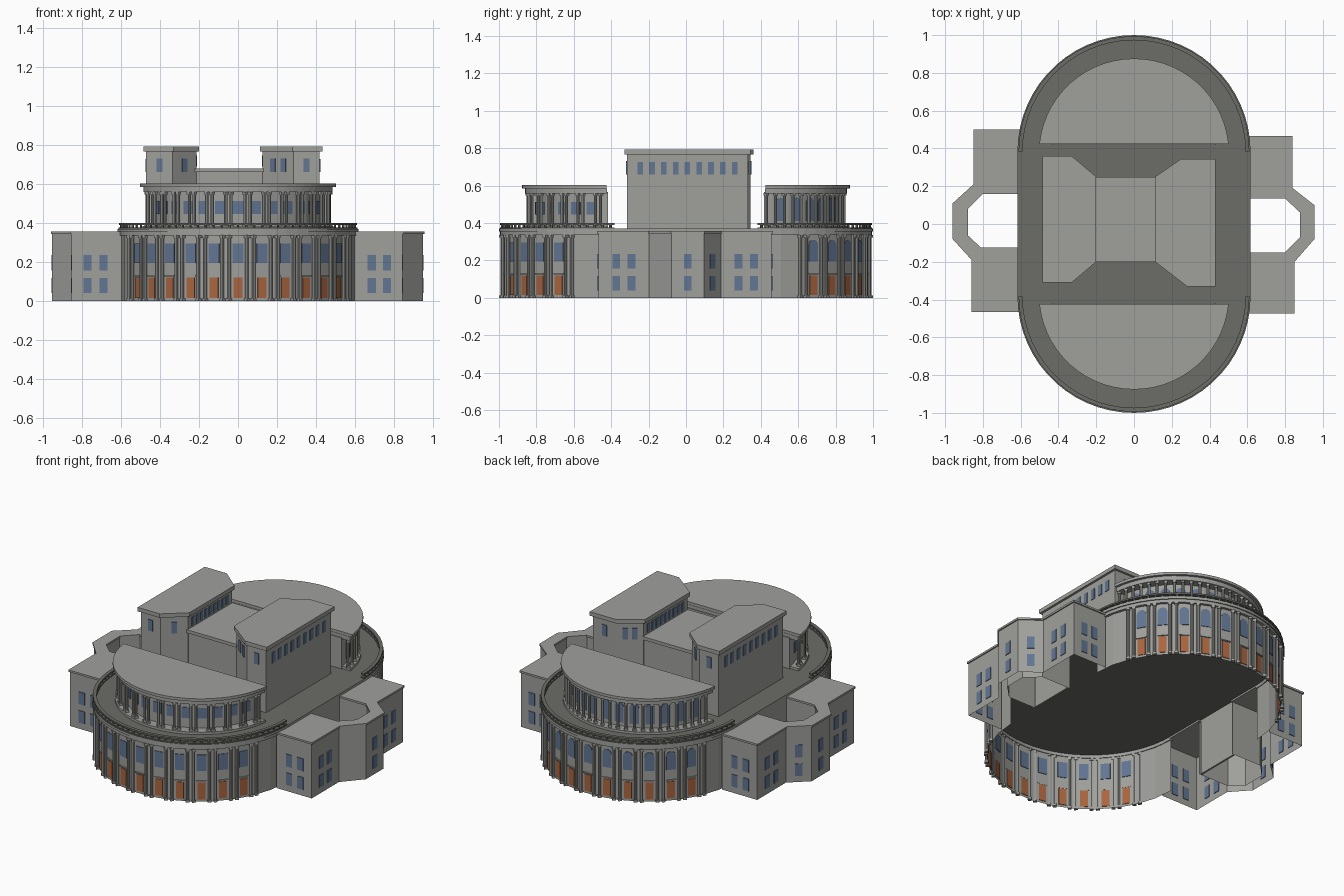
import bpy, bmesh, math
from mathutils import Vector

cube = bpy.data.objects.get("Cube")
if cube:
    bpy.data.objects.remove(cube, do_unlink=True)


def material(name, rgb):
    m = bpy.data.materials.new(name)
    m.use_nodes = True
    m.diffuse_color = (*rgb, 1)
    m.node_tree.nodes["Principled BSDF"].inputs["Base Color"].default_value = (*rgb, 1)
    return m


STONE = material("grey stone", (0.35, 0.35, 0.335))
ROOF = material("dark roof", (0.15, 0.15, 0.135))
GLASS = material("blue glass", (0.12, 0.18, 0.29))
WOOD = material("orange wood", (0.40, 0.13, 0.05))


def finish(name, bm, *mats):
    mesh = bpy.data.meshes.new(name)
    bm.to_mesh(mesh)
    bm.free()
    for m in mats:
        mesh.materials.append(m)
    ob = bpy.data.objects.new(name, mesh)
    bpy.context.collection.objects.link(ob)
    return ob


def ccw(pts):
    area = sum(a[0] * b[1] - b[0] * a[1] for a, b in zip(pts, pts[1:] + pts[:1]))
    return pts if area > 0 else pts[::-1]


def prism(name, pts, z0, z1, mat, caps=True, keep=None, flat_mat=None):
    """Upright prism; keep(a, b) decides which side walls exist."""
    bm = bmesh.new()
    pts = ccw(pts)
    low = [bm.verts.new((x, y, z0)) for x, y in pts]
    top = [bm.verts.new((x, y, z1)) for x, y in pts]
    for i in range(len(pts)):
        j = (i + 1) % len(pts)
        if keep is None or keep(pts[i], pts[j]):
            bm.faces.new((low[i], low[j], top[j], top[i]))
    if caps:
        for f in (bm.faces.new(top), bm.faces.new(low[::-1])):
            f.material_index = 1 if flat_mat else 0
    return finish(name, bm, mat, *([flat_mat] if flat_mat else []))


def offset(pts, d):
    """Mitred outward offset of a counter-clockwise outline."""
    out = []
    for i, p in enumerate(pts):
        a, p, b = Vector(pts[i - 1]), Vector(p), Vector(pts[(i + 1) % len(pts)])
        e, f = (p - a).normalized(), (b - p).normalized()
        n, m = Vector((e.y, -e.x)), Vector((f.y, -f.x))
        out.append(tuple(p + (n + m) * d / (1 + n.dot(m))))
    return out


def polar(side, centre, r, deg):
    a = math.radians(deg)
    return (r * math.cos(a), side * (centre + r * math.sin(a)))


def arc(side, centre, r, degs):
    return [polar(side, centre, r, d) for d in degs]


def band(name, side, centre, r0, r1, degs, z0, z1, mat):
    pts = arc(side, centre, r1, degs) + arc(side, centre, r0, degs)[::-1]
    return prism(name, pts, z0, z1, mat)


def plates(name, specs, mat):
    """Thin panels; spec = (x, y, tangent, z0, z1, width, arched)."""
    bm = bmesh.new()
    for x, y, t, z0, z1, w, arched in specs:
        t = Vector(t).normalized()
        h = w / 2
        prof = [(-h, z0), (h, z0)]
        if arched:
            prof += [(h * math.cos(k * math.pi / 8), z1 - h + h * math.sin(k * math.pi / 8))
                     for k in range(9)]
        else:
            prof += [(h, z1), (-h, z1)]
        rows = [[bm.verts.new((x + t.x * u + t.y * s, y + t.y * u - t.x * s, z))
                 for u, z in prof] for s in (-0.004, 0.004)]
        bm.faces.new(rows[0])
        bm.faces.new(rows[1][::-1])
        for i in range(len(prof)):
            j = (i + 1) % len(prof)
            bm.faces.new((rows[0][j], rows[0][i], rows[1][i], rows[1][j]))
    bmesh.ops.recalc_face_normals(bm, faces=bm.faces)
    return finish(name, bm, mat)


def bay_panels(side, centre, r, degs, z0, z1, w, arched=False):
    r *= math.cos(math.radians(6))
    return [(*polar(side, centre, r, d),
             (-math.sin(math.radians(d)), side * math.cos(math.radians(d))),
             z0, z1, w, arched) for d in degs]


def edge_panels(pts, i, fracs, z0, z1, w):
    a, b = Vector(pts[i]), Vector(pts[(i + 1) % len(pts)])
    return [(*a.lerp(b, f), b - a, z0, z1, w, False) for f in fracs]


def columns(name, spots, r, z0, z1, mat, blocks=True, sides=8):
    """Round shafts, with square base and capital blocks."""
    bm = bmesh.new()
    parts = [(r, z0, z1, sides)]
    if blocks:
        parts += [(r * 1.7, z0, z0 + 0.012, 4), (r * 1.7, z1 - 0.014, z1, 4)]
    for x, y in spots:
        for rad, a, b, n in parts:
            made = bmesh.ops.create_cone(bm, cap_ends=True, segments=n, radius1=rad,
                                         radius2=rad, depth=b - a)["verts"]
            bmesh.ops.translate(bm, verts=made, vec=(x, y, (a + b) / 2))
    return finish(name, bm, mat)


# Main hall: two faceted half rounds under one long roof
C = 0.383
FACETS = range(0, 181, 12)
FINE = range(0, 181, 6)


def stadium(r, degs):
    return arc(1, C, r, degs) + arc(-1, C, r, degs)[::-1]


prism("hall_wall", stadium(0.597, FACETS), 0, 0.36, STONE, caps=False,
      keep=lambda a, b: math.dist(a, b) < 0.5)
prism("hall_roof", stadium(0.617, FINE), 0.355, 0.37, STONE, flat_mat=ROOF)

BAYS = range(30, 151, 12)
JOINTS = range(24, 157, 12)
for side, end in ((-1, "front"), (1, "back")):
    back = side > 0
    # Ground storey
    plates(end + "_doors", bay_panels(side, C, 0.597, BAYS, 0.015, 0.12, 0.046), WOOD)
    plates(end + "_door_hoods", bay_panels(side, C, 0.6, BAYS, 0.125, 0.132, 0.06), STONE)
    plates(end + "_tall_windows",
           bay_panels(side, C, 0.597, BAYS, 0.195, 0.31 if back else 0.295, 0.056, back), GLASS)
    columns(end + "_columns", [polar(side, C, 0.602, d + e) for d in JOINTS
                               for e in (-1.7, 1.7)], 0.009, 0, 0.337, STONE)
    band(end + "_entablature", side, C, 0.59, 0.611, FINE, 0.335, 0.355, STONE)
    # Balustrade
    band(end + "_balustrade_base", side, C, 0.59, 0.612, FINE, 0.37, 0.377, ROOF)
    columns(end + "_balusters", arc(side, C, 0.6, range(2, 180, 4)), 0.007, 0.375, 0.392,
            ROOF, blocks=False, sides=6)
    band(end + "_balustrade_rail", side, C, 0.59, 0.611, FINE, 0.39, 0.4, ROOF)
    # Upper half drum
    D = 0.372
    rim = range(6, 175, 6)
    wall = [6, *range(12, 169, 12), 174]
    prism(end + "_drum_wall", arc(side, D, 0.435, wall), 0.37, 0.565, STONE)
    prism(end + "_drum_plinth", arc(side, D, 0.492, rim), 0.37, 0.385, STONE)
    prism(end + "_drum_entablature", arc(side, D, 0.488, rim), 0.558, 0.585, STONE)
    prism(end + "_drum_roof", arc(side, D, 0.504, rim), 0.585, 0.602, STONE)
    low, high = (0.41, 0.535) if back else (0.445, 0.512)
    plates(end + "_drum_windows",
           bay_panels(side, D, 0.435, range(18, 163, 12), low, high, 0.055, back), GLASS)
    spots = ([polar(side, D, 0.473, d) for d in range(7, 174, 6)] if back else
             [polar(side, D, 0.473, d + e) for d in range(12, 169, 12) for e in (-1.7, 1.7)])
    columns(end + "_drum_columns", spots, 0.0085, 0.385, 0.56, STONE)

# Side wings, each wrapped round an open courtyard
WINGS = {
    "left": [(0.59, -0.475), (0.85, -0.475), (0.85, -0.2), (0.955, -0.08), (0.955, 0.1),
             (0.84, 0.19), (0.84, 0.465), (0.59, 0.465), (0.59, 0.135), (0.8, 0.135),
             (0.88, 0.06), (0.88, -0.07), (0.8, -0.15), (0.59, -0.15)],
    "right": [(-0.59, 0.5), (-0.85, 0.5), (-0.85, 0.21), (-0.96, 0.11), (-0.96, -0.08),
              (-0.86, -0.19), (-0.86, -0.465), (-0.59, -0.465), (-0.59, -0.125),
              (-0.81, -0.125), (-0.88, -0.06), (-0.88, 0.08), (-0.8, 0.16), (-0.59, 0.16)],
}
for name, outline in WINGS.items():
    walls = offset(outline, -0.007)
    prism(name + "_wing_walls", walls, 0, 0.35, STONE, caps=False,
          keep=lambda a, b: max(abs(a[0]), abs(b[0])) > 0.62)
    prism(name + "_wing_roof", outline, 0.344, 0.356, STONE)
    x = math.copysign(0.61, outline[0][0])
    y0, y1 = outline[8][1], outline[13][1]
    prism(name + "_courtyard_wall",
          [(x - 0.006, y0), (x + 0.006, y0), (x + 0.006, y1), (x - 0.006, y1)], 0, 0.36, STONE)
    panes = []
    for z0, z1 in ((0.04, 0.117), (0.157, 0.235)):
        for i in (0, 1, 5, 6):
            fr = {0: (0.36, 0.68), 6: (0.32, 0.64)}.get(i, (0.35, 0.65))
            panes += edge_panels(walls, i, fr, z0, z1, 0.042)
        panes += edge_panels(walls, 3, [0.5], z0, z1, 0.042)
        panes += edge_panels(walls, 4 if name == "left" else 2, [0.5], z0, z1, 0.042)
    plates(name + "_wing_windows", panes, GLASS)

# Rooftop towers with a lower hall between them
TOWERS = {
    "right": [(-0.485, -0.31), (-0.33, -0.31), (-0.2, -0.2), (-0.2, 0.25),
              (-0.33, 0.36), (-0.485, 0.36)],
    "left": [(0.432, 0.345), (0.25, 0.345), (0.112, 0.25), (0.112, -0.2),
             (0.28, -0.33), (0.432, -0.33)],
}
ROW = [0.11 + 0.0975 * k for k in range(9)]
for name, outline in TOWERS.items():
    walls = offset(outline, -0.014)
    prism(name + "_tower_walls", walls, 0.37, 0.77, STONE)
    prism(name + "_tower_roof", outline, 0.767, 0.792, STONE)
    panes = edge_panels(walls, 5, ROW, 0.66, 0.727, 0.03)
    panes += edge_panels(walls, 2, ROW, 0.69, 0.745, 0.026)
    for i in (0, 1, 3, 4):
        fr = (0.33, 0.67) if name == "left" and i in (1, 3) else (0.5,)
        panes += edge_panels(walls, i, fr, 0.66, 0.73, 0.032)
    plates(name + "_tower_windows", panes, GLASS)


def rect(x0, x1, y0, y1):
    return [(x0, y0), (x1, y0), (x1, y1), (x0, y1)]


prism("middle_hall", rect(-0.22, 0.13, -0.19, 0.24), 0.37, 0.665, STONE)
prism("middle_hall_roof", rect(-0.22, 0.13, -0.2, 0.25), 0.66, 0.68, STONE)
